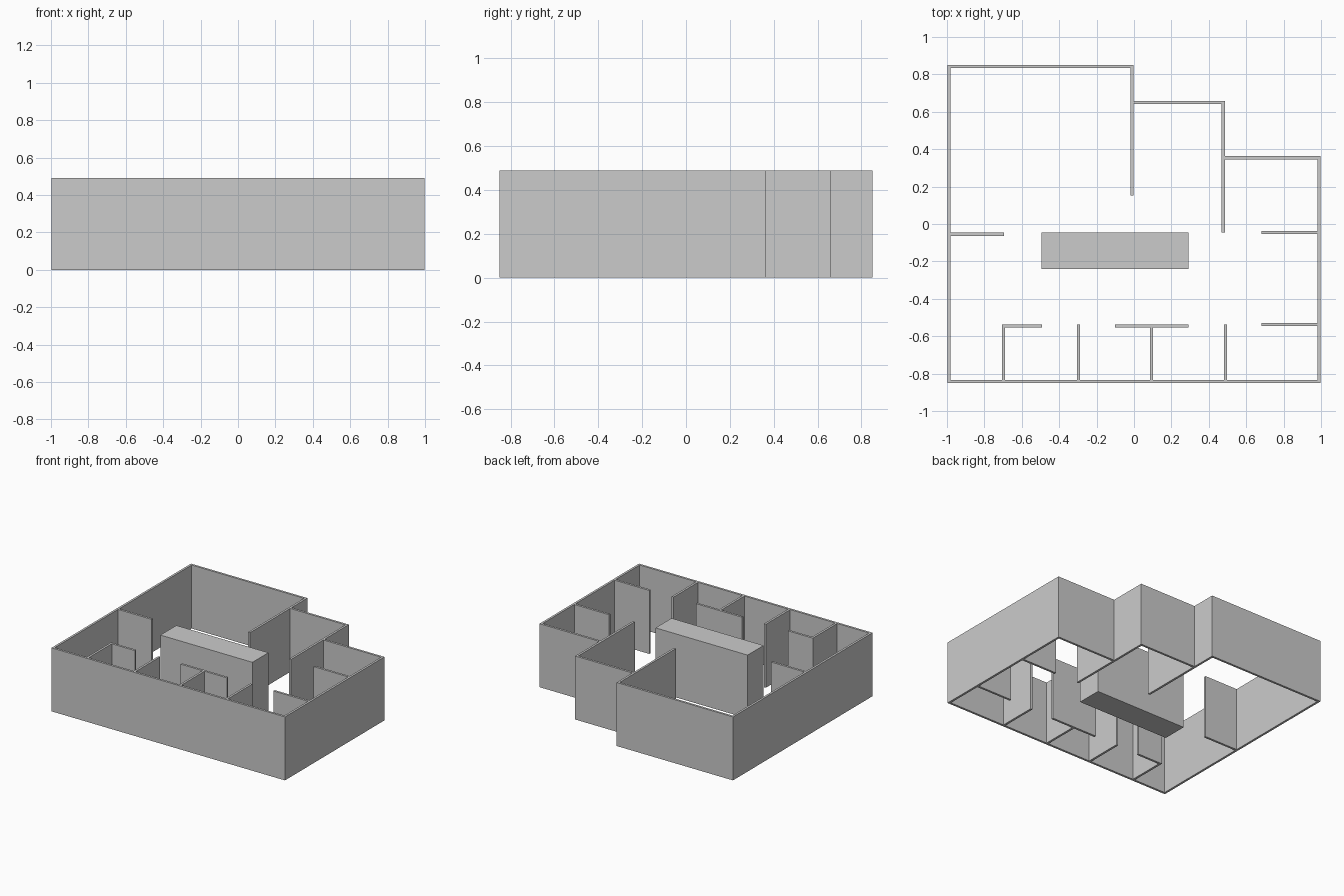
import bpy

if "Cube" in bpy.data.objects:
    bpy.data.objects.remove(bpy.data.objects["Cube"])

HEIGHT = 0.49
T = 0.017  # wall thickness


def block(name, x0, x1, y0, y1):
    """Full-height box standing on the floor over a rectangular footprint."""
    bpy.ops.mesh.primitive_cube_add(size=1, location=((x0 + x1) / 2, (y0 + y1) / 2, HEIGHT / 2))
    ob = bpy.context.object
    ob.name = name
    ob.scale = (x1 - x0, y1 - y0, HEIGHT)
    bpy.ops.object.transform_apply(location=False, rotation=False, scale=True)
    return ob


def wall_x(name, x0, x1, top):
    """Wall running along x, with its back face at y = top."""
    return block(name, x0, x1, top - T, top)


def wall_y(name, right, y0, y1):
    """Wall running along y, with its right face at x = right."""
    return block(name, right - T, right, y0, y1)


XR, YB = 0.997, 0.851
X_MID, X_STEP = -0.003, 0.486
FRONT_IN = -YB + T

# Outer walls: left, front, right and the stepped back
wall_y("left_wall", -XR + T, FRONT_IN, YB - T)
wall_x("front_wall", -XR, XR, FRONT_IN)
wall_y("right_wall", XR, FRONT_IN, 0.363 - T)
wall_x("back_wall_left", -XR, X_MID, YB)
wall_x("back_wall_middle", X_MID, X_STEP, 0.658)
wall_x("back_wall_right", X_STEP, XR, 0.363)

# Step walls that carry on into the house as partitions
wall_y("step_wall_left", X_MID, 0.152, YB - T)
wall_y("step_wall_right", X_STEP, -0.045, 0.658 - T)

# Short stubs off the side walls
wall_x("left_stub", -XR + T, -0.695, -0.046)
wall_x("right_stub_back", 0.683, XR - T, -0.037)
wall_x("right_stub_front", 0.683, XR - T, -0.528)

# Partitions standing off the front wall
ROOM = -0.537
wall_y("partition_1", -0.69, FRONT_IN, ROOM - T)
wall_x("partition_1_return", -0.69 - T, -0.493, ROOM)
wall_y("partition_2", -0.289, FRONT_IN, ROOM)
wall_y("partition_3", 0.102, FRONT_IN, ROOM - T)
wall_x("partition_3_crosspiece", -0.101, 0.292, ROOM)
wall_y("partition_4", 0.498, FRONT_IN, ROOM)

# Solid central core
block("central_core", -0.494, 0.292, -0.241, -0.046)
